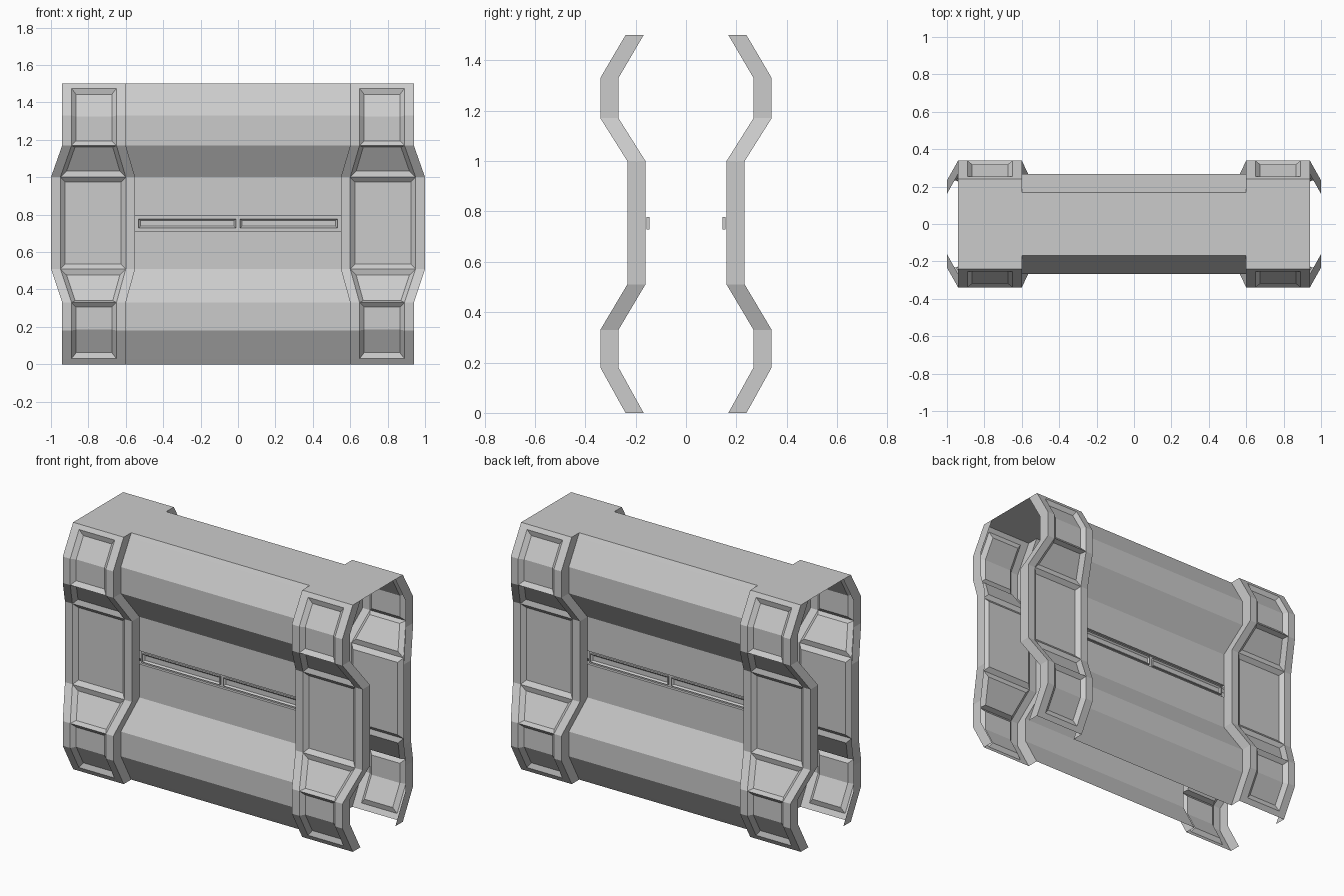
import bpy, bmesh

if "Cube" in bpy.data.objects:
    bpy.data.objects.remove(bpy.data.objects["Cube"])

# Outer wall profile as (z, y distance from centre, inner x edge, outer x edge)
PROFILE = [
    (0.0, 0.24, 0.6, 0.94), (0.03, 0.257, 0.6, 0.94),
    (0.18, 0.34, 0.6, 0.94), (0.33, 0.34, 0.6, 0.94),
    (0.51, 0.233, 0.55, 1.0), (1.0, 0.233, 0.55, 1.0),
    (1.17, 0.34, 0.6, 0.94), (1.33, 0.34, 0.6, 0.94),
    (1.475, 0.255, 0.6, 0.94), (1.5, 0.24, 0.6, 0.94),
]
WALL = 0.072   # how far the end frames stand proud of the middle panel


def finish(name, bm, axes=(True, True, False)):
    mesh = bpy.data.meshes.new(name)
    bm.to_mesh(mesh)
    bm.free()
    obj = bpy.data.objects.new(name, mesh)
    bpy.context.collection.objects.link(obj)
    mod = obj.modifiers.new("mirror", 'MIRROR')
    mod.use_axis = axes
    return obj


def grid(bm, rows):
    """Skin rows of points with quads facing -y; returns faces[row][column]."""
    verts = [[bm.verts.new(p) for p in row] for row in rows]
    return [[bm.faces.new((a[i], a[i + 1], b[i + 1], b[i]))
             for i in range(len(a) - 1)] for a, b in zip(verts, verts[1:])]


# End frames: raised band with side flanges and five recessed panels
bm = bmesh.new()
rim = 0.05
faces = grid(bm, [[(x0, WALL - y, z), (x0, -y, z), (x0 + rim, -y, z),
                   (x1 - rim, -y, z), (x1, -y, z), (x1, WALL - y, z)]
                  for z, y, x0, x1 in PROFILE])
bm.normal_update()
groups = [(1, 2), (3,), (4,), (5,), (6, 7)]
for group in groups:
    bmesh.ops.inset_region(bm, faces=[faces[r][2] for r in group],
                           use_boundary=True, use_even_offset=True,
                           thickness=0.025, depth=-0.022)
finish("end_frame", bm)

# Middle panel: same profile set back, with a recessed groove across it
bm = bmesh.new()
panel = [(z, y - WALL, x0) for z, y, x0, _ in PROFILE]
groove = [(0.713, 0.161, 0.55), (0.713, 0.145, 0.55),
          (0.793, 0.145, 0.55), (0.793, 0.161, 0.55)]
panel[5:5] = groove
grid(bm, [[(0, -y, z), (x, -y, z)] for z, y, x in panel])
finish("middle_panel", bm)

# Slotted trim bars lying in the groove
bm = bmesh.new()
bmesh.ops.create_cube(bm, size=1)
for v in bm.verts:
    v.co = (0.272 + v.co.x * 0.52, -0.151 + v.co.y * 0.012, 0.753 + v.co.z * 0.05)
front = [f for f in bm.faces if f.normal.y < -0.9]
bm.normal_update()
bmesh.ops.inset_region(bm, faces=front, use_boundary=True, use_even_offset=True,
                       thickness=0.01, depth=-0.009)
finish("trim_bar", bm)

# Flat top plate, stepped where the end frames begin
bm = bmesh.new()
outline = [(0, 0), (0.94, 0), (0.94, 0.24), (0.6, 0.24), (0.6, 0.168), (0, 0.168)]
bm.faces.new([bm.verts.new((x, y, 1.5)) for x, y in outline])
finish("top_plate", bm)
